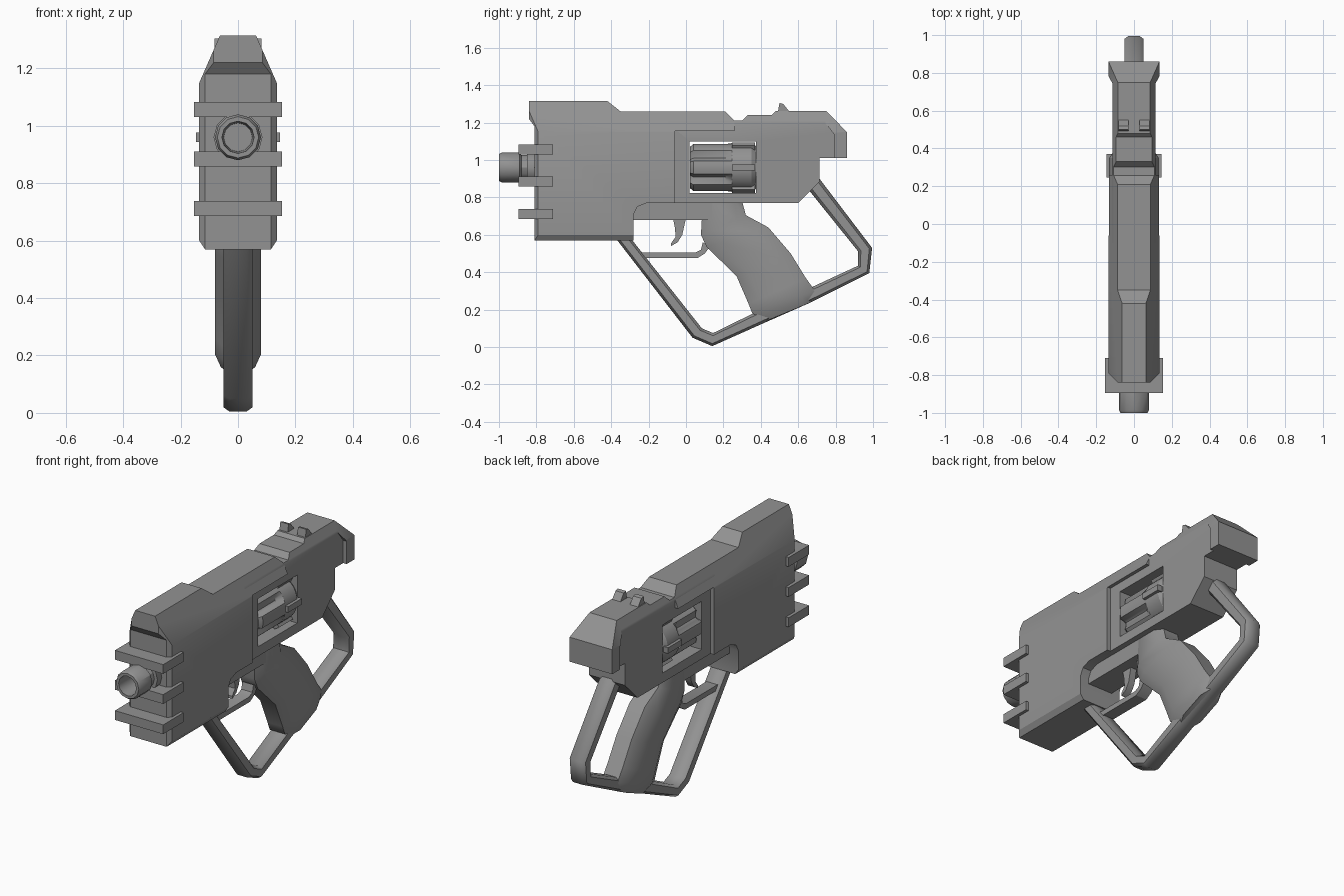
import bpy, bmesh, math
from mathutils import Vector

cube = bpy.data.objects.get("Cube")
if cube:
    bpy.data.objects.remove(cube, do_unlink=True)

grey = bpy.data.materials.new("gunmetal_grey")
grey.use_nodes = True
COLOUR = (0.29, 0.29, 0.29, 1)
grey.diffuse_color = COLOUR
grey.node_tree.nodes["Principled BSDF"].inputs["Base Color"].default_value = COLOUR

AXIS_Z = 0.96  # height of barrel and drum


def finish(name, bm, angle=30):
    bmesh.ops.recalc_face_normals(bm, faces=bm.faces)
    mesh = bpy.data.meshes.new(name)
    bm.to_mesh(mesh)
    bm.free()
    ob = bpy.data.objects.new(name, mesh)
    bpy.context.collection.objects.link(ob)
    mesh.materials.append(grey)
    bpy.ops.object.select_all(action='DESELECT')
    ob.select_set(True)
    bpy.context.view_layer.objects.active = ob
    bpy.ops.object.shade_smooth_by_angle(angle=math.radians(angle))
    return ob


def add_prism(bm, profile, x0, x1):
    """Extrude a (y, z) side profile from x0 to x1."""
    face = bm.faces.new([bm.verts.new((x0, y, z)) for y, z in profile])
    out = bmesh.ops.extrude_face_region(bm, geom=[face])
    moved = [v for v in out["geom"] if isinstance(v, bmesh.types.BMVert)]
    bmesh.ops.translate(bm, verts=moved, vec=(x1 - x0, 0, 0))


def rect(y0, y1, z0, z1):
    return [(y0, z0), (y1, z0), (y1, z1), (y0, z1)]


def chamfer(bm, point, normal):
    """Slice off matching corners on both sides."""
    for s in (1, -1):
        bmesh.ops.bisect_plane(bm, geom=bm.verts[:] + bm.edges[:] + bm.faces[:],
                               plane_co=(s * point[0], point[1], point[2]),
                               plane_no=Vector((s * normal[0], normal[1], normal[2])).normalized(),
                               clear_outer=True)
        bmesh.ops.holes_fill(bm, edges=[e for e in bm.edges if e.is_boundary], sides=0)


def prism(name, profile, half, chamfers=()):
    bm = bmesh.new()
    add_prism(bm, profile, -half, half)
    bmesh.ops.recalc_face_normals(bm, faces=bm.faces)
    for point, normal in chamfers:
        chamfer(bm, point, normal)
    return finish(name, bm)


def skin(bm, rings, closed=False):
    """Join rings of points into a tube, capped unless closed on itself."""
    loops = [[bm.verts.new(p) for p in ring] for ring in rings]
    pairs = list(zip(loops, loops[1:])) + ([(loops[-1], loops[0])] if closed else [])
    for a, b in pairs:
        for i in range(len(a)):
            j = (i + 1) % len(a)
            bm.faces.new((a[i], a[j], b[j], b[i]))
    if not closed:
        bm.faces.new(loops[0])
        bm.faces.new(loops[-1])


def loft(name, stations, k=0.6):
    """Octagonal tube through stations of (outer point, inner point, half width)."""
    rings = []
    shape = [(1, k), (k, 1), (-k, 1), (-1, k), (-1, -k), (-k, -1), (k, -1), (1, -k)]
    for (ya, za), (yb, zb), w in stations:
        rings.append([(w * u, (ya + yb) / 2 + v * (yb - ya) / 2,
                       (za + zb) / 2 + v * (zb - za) / 2) for u, v in shape])
    bm = bmesh.new()
    skin(bm, rings)
    return finish(name, bm, 50)


def ring(y, radius, n):
    """Ring around the barrel axis; radius may depend on the index."""
    r = radius if callable(radius) else (lambda i: radius)
    return [(r(i) * math.cos(math.tau * i / n), y,
             AXIS_Z + r(i) * math.sin(math.tau * i / n)) for i in range(n)]


top_slope = ((0.135, 0, 1.15), (0.16, 0, 0.07))
bottom_edge = ((0.135, 0, 0.60), (0.03, 0, -0.02))
front_edge = ((0.115, -0.81, 0), (1, -1, 0))

# Main shell with raised front and trigger notch
prism("main_body",
      [(-0.81, 0.57), (-0.28, 0.57), (-0.28, 0.71), (-0.26, 0.75), (-0.21, 0.77),
       (-0.06, 0.77), (-0.06, 1.155), (0.26, 1.155), (0.26, 1.21), (0.21, 1.26),
       (-0.35, 1.26), (-0.42, 1.315), (-0.84, 1.315), (-0.84, 1.22), (-0.81, 1.18)],
      0.135, [top_slope, bottom_edge, front_edge])

# Rear frame with the drum window cut through it
frame = prism("rear_frame",
              [(-0.10, 0.77), (0.60, 0.77), (0.715, 0.885), (0.715, 1.01), (0.795, 1.01),
               (0.795, 1.15), (0.74, 1.212), (-0.10, 1.212)],
              0.113, [top_slope])
cutter = prism("window_cutter", rect(0.02, 0.375, 0.825, 1.10), 0.3)
cutter.hide_render = True
cut = frame.modifiers.new("window", 'BOOLEAN')
cut.operation = 'DIFFERENCE'
cut.solver = 'EXACT'
cut.object = cutter
bpy.ops.object.select_all(action='DESELECT')
frame.select_set(True)
bpy.context.view_layer.objects.active = frame
bpy.ops.object.modifier_apply(modifier=cut.name)
bpy.data.objects.remove(cutter, do_unlink=True)

# Rear cover and hooked back plate
prism("rear_cover",
      [(0.30, 1.21), (0.33, 1.242), (0.46, 1.242), (0.48, 1.262), (0.75, 1.262),
       (0.86, 1.15), (0.86, 1.01), (0.79, 1.01), (0.79, 1.14), (0.735, 1.21)],
      0.135, [top_slope])

# Notched rear sight
bm = bmesh.new()
for s in (1, -1):
    add_prism(bm, [(0.49, 1.25), (0.56, 1.25), (0.52, 1.30), (0.50, 1.305)], s * 0.03, s * 0.082)
finish("rear_sight", bm)

# Three bars wrapped around the front
for i, z in enumerate((0.685, 0.858, 1.03)):
    prism(f"front_bar_{i + 1}", rect(-0.895, -0.71, z, z + 0.053), 0.153)

# Hollow barrel
bm = bmesh.new()
skin(bm, [ring(y, r, 12) for y, r in
          [(-0.78, 0.085), (-0.85, 0.085), (-0.85, 0.066), (-0.88, 0.066), (-0.89, 0.08),
           (-0.985, 0.08), (-1.0, 0.072), (-1.0, 0.056), (-0.86, 0.05)]])
finish("barrel", bm)

# Fluted drum with six lugs
N = 48


def fluted(r):
    return lambda i: r - 0.03 * max(0, -math.cos(6 * math.tau * i / N))


bm = bmesh.new()
skin(bm, [ring(y, r, N) for y, r in
          [(0.022, fluted(0.115)), (0.04, fluted(0.13)), (0.21, fluted(0.13)),
           (0.245, 0.13), (0.35, 0.13), (0.373, 0.115)]])
finish("drum", bm)
bm = bmesh.new()
for i in range(6):
    a = math.tau * i / 6
    out, side = Vector((math.cos(a), 0, math.sin(a))), Vector((-math.sin(a), 0, math.cos(a)))
    rings = [[Vector((0, y, AXIS_Z)) + out * r + side * t
              for r, t in ((0.1, -0.017), (0.146, -0.017), (0.146, 0.017), (0.1, 0.017))]
             for y in (0.245, 0.37)]
    skin(bm, rings)
finish("drum_lugs", bm)

# Underside rail, trigger and trigger guard
prism("trigger_rail", rect(-0.30, 0.14, 0.68, 0.79), 0.08)
prism("trigger", [(-0.07, 0.69), (0.0, 0.69), (-0.02, 0.60), (-0.045, 0.56), (-0.08, 0.54),
                  (-0.08, 0.555), (-0.055, 0.59), (-0.06, 0.64)], 0.02)
prism("trigger_guard",
      [(-0.27, 0.505), (0.05, 0.505), (0.08, 0.52), (0.09, 0.56), (0.13, 0.54),
       (0.10, 0.50), (0.06, 0.475), (-0.25, 0.475)], 0.035)

# Grip
loft("grip",
     [((0.09, 0.78), (0.30, 0.78), 0.08), ((0.08, 0.60), (0.32, 0.705), 0.08),
      ((0.11, 0.535), (0.44, 0.64), 0.08), ((0.27, 0.38), (0.56, 0.50), 0.08),
      ((0.335, 0.23), (0.64, 0.37), 0.08), ((0.355, 0.18), (0.69, 0.30), 0.08),
      ((0.43, 0.14), (0.67, 0.24), 0.06)])

# Tubular brace running from the body, under the grip, to the rear frame
loft("brace_tube",
     [((-0.39, 0.60), (-0.31, 0.60), 0.05), ((0.035, 0.05), (0.085, 0.10), 0.05),
      ((0.14, 0.005), (0.145, 0.075), 0.05), ((0.42, 0.13), (0.40, 0.20), 0.05),
      ((0.67, 0.24), (0.65, 0.31), 0.05), ((0.98, 0.395), (0.92, 0.435), 0.05),
      ((0.995, 0.53), (0.92, 0.512), 0.05), ((0.71, 0.905), (0.64, 0.86), 0.05)])
